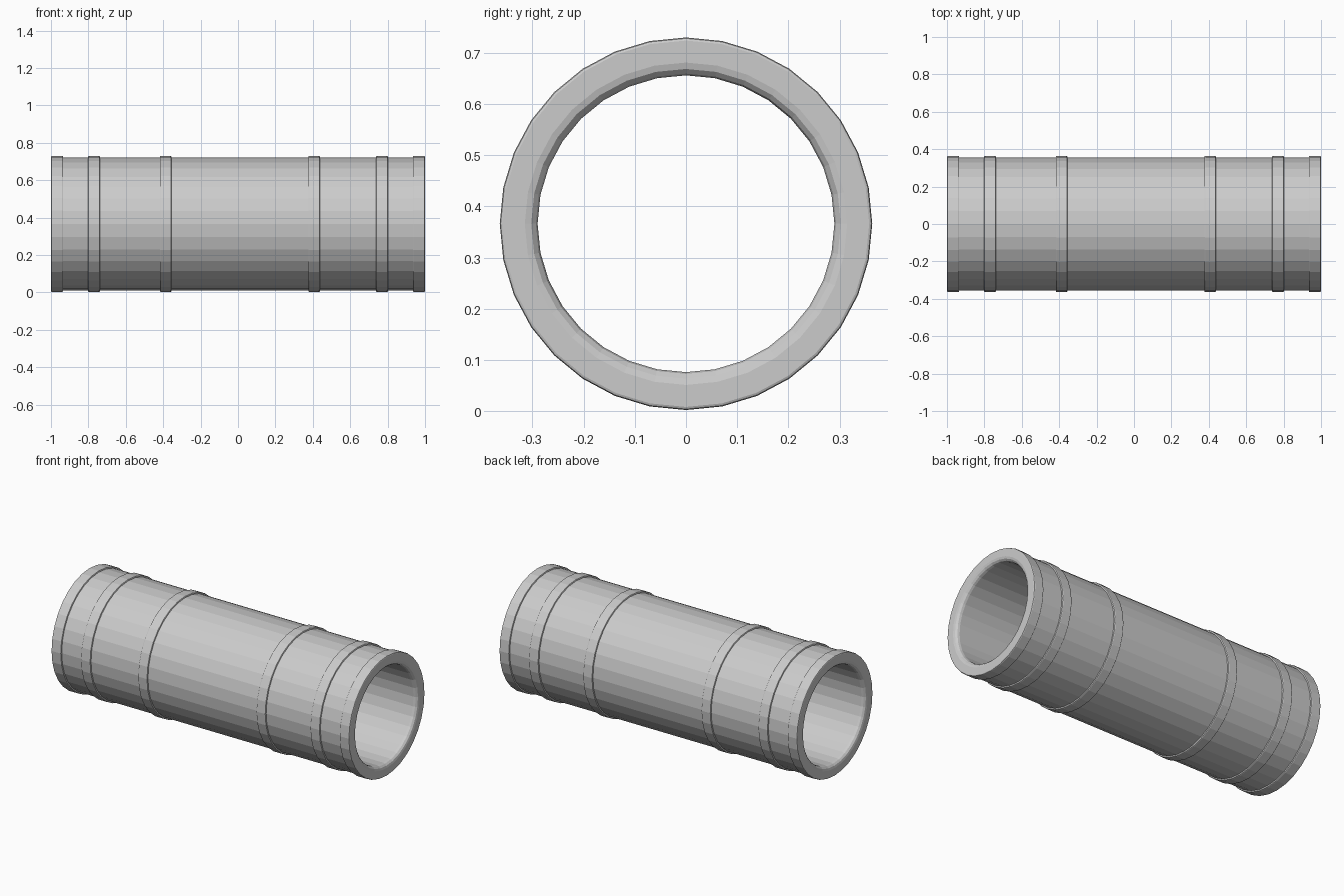
import bpy, bmesh
from math import sin, cos, pi

if "Cube" in bpy.data.objects:
    bpy.data.objects.remove(bpy.data.objects["Cube"])

SIDES = 32
AXIS_Z = 0.366      # height of the pipe axis
R_IN, R_PIPE, R_BAND = 0.29, 0.355, 0.364
BEV = 0.006         # outer edge bevel of the bands
LIP = 0.025         # rounding of the bore mouth


def lathe(name, profile):
    """Revolve a closed (x, radius) profile around the x axis."""
    bm = bmesh.new()
    rings = []
    for i in range(SIDES):
        a = 2 * pi * i / SIDES
        rings.append([bm.verts.new((x, r * cos(a), AXIS_Z + r * sin(a))) for x, r in profile])
    n = len(profile)
    for i in range(SIDES):
        a, b = rings[i], rings[(i + 1) % SIDES]
        for j in range(n):
            k = (j + 1) % n
            bm.faces.new((a[j], a[k], b[k], b[j]))
    bmesh.ops.recalc_face_normals(bm, faces=bm.faces)
    mesh = bpy.data.meshes.new(name)
    bm.to_mesh(mesh)
    bm.free()
    obj = bpy.data.objects.new(name, mesh)
    bpy.context.collection.objects.link(obj)
    return obj


def bevel_corner(x, s):
    """Rounded outer corner at x; s = +1 for the right-hand edge, -1 for the left."""
    return [(x, R_BAND - BEV), (x - s * BEV * 0.3, R_BAND - BEV * 0.3), (x - s * BEV, R_BAND)]


# Pipe with end collars and rounded bore mouths (right half, then mirrored)
half = [(1 - LIP + LIP * sin(t), R_IN + LIP - LIP * cos(t)) for t in (0, pi / 6, pi / 3, pi / 2)]
half += bevel_corner(1, 1)
half += bevel_corner(0.935, -1)[::-1]
half += [(0.935, R_PIPE)]
lathe("pipe_body", half + [(-x, r) for x, r in reversed(half)])

# Raised bands around the pipe
for name, x0, x1 in (("outer_band_left", -0.802, -0.738),
                     ("inner_band_left", -0.418, -0.356),
                     ("inner_band_right", 0.376, 0.438),
                     ("outer_band_right", 0.738, 0.802)):
    lathe(name, [(x0, R_PIPE - 0.004)] + bevel_corner(x0, -1)
          + bevel_corner(x1, 1)[::-1] + [(x1, R_PIPE - 0.004)])
